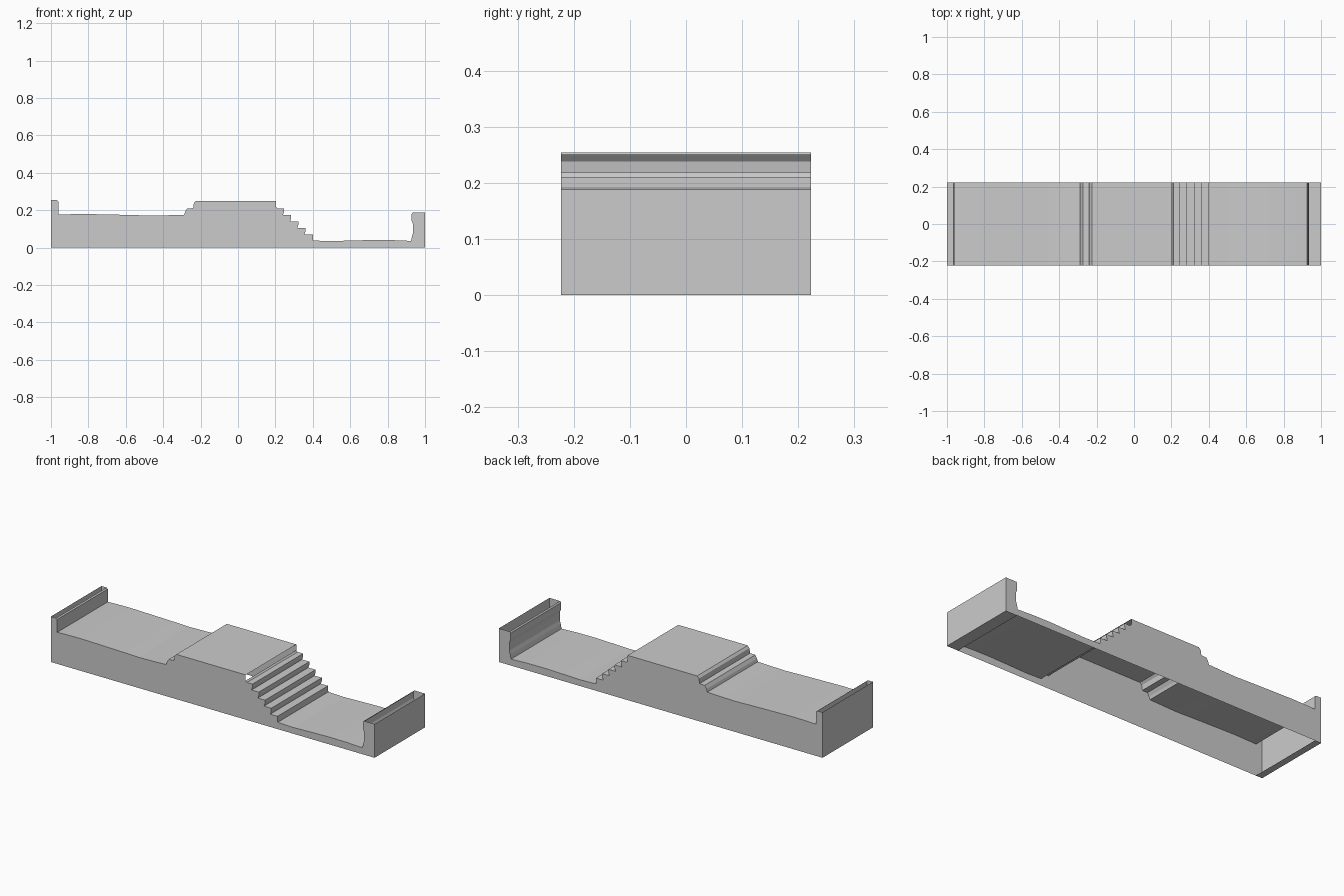
import bpy, bmesh

if "Cube" in bpy.data.objects:
    bpy.data.objects.remove(bpy.data.objects["Cube"])

HALF = 0.223  # half depth in y

# Upper outline from the left end to the right end, in named runs (x, z)
left_post = [(-1, 0), (-1, 0.254), (-0.968, 0.254), (-0.961, 0.248), (-0.961, 0.176)]
left_deck = [(-0.93, 0.178), (-0.82, 0.18), (-0.68, 0.177), (-0.55, 0.174),
             (-0.46, 0.171), (-0.38, 0.173), (-0.288, 0.176)]
left_steps = [(-0.283, 0.192), (-0.272, 0.21), (-0.24, 0.211), (-0.236, 0.238),
              (-0.225, 0.25)]
platform = [(0.204, 0.25), (0.204, 0.218), (0.212, 0.21)]
stairs = []
for i in range(5):  # tread nosing with a slightly undercut riser
    x, z = 0.246 + 0.0385 * i, 0.21 - 0.0347 * i
    stairs += [(x, z), (x, z - 0.018), (x - 0.006, z - 0.0347)]
stairs[-1] = (0.402, 0.038)
right_deck = [(0.5, 0.035), (0.6, 0.038), (0.72, 0.041), (0.83, 0.04), (0.925, 0.036)]
right_post = [(0.93, 0.06), (0.936, 0.08), (0.936, 0.125), (0.928, 0.145),
              (0.928, 0.18), (0.934, 0.188), (1, 0.188), (1, 0)]

profile = left_post + left_deck + left_steps + platform + stairs + right_deck + right_post

# Openings: both post tops and the riser under the platform
open_starts = {(-1, 0.254), (0.934, 0.188), (0.204, 0.25)}

bm = bmesh.new()
front = [bm.verts.new((x, -HALF, z)) for x, z in profile]
back = [bm.verts.new((x, HALF, z)) for x, z in profile]

# Side walls
bm.faces.new(front[::-1])
bm.faces.new(back)

# Outer skin strips, leaving the underside open
for i in range(len(profile) - 1):
    if profile[i] not in open_starts:
        bm.faces.new((front[i], front[i + 1], back[i + 1], back[i]))


# Base plates beneath the end posts
def base_plate(x0, x1):
    corners = [(x0, -HALF), (x0, HALF), (x1, HALF), (x1, -HALF)]
    bm.faces.new([bm.verts.new((x, y, 0)) for x, y in corners])


base_plate(-1, -0.961)
base_plate(0.93, 1)

mesh = bpy.data.meshes.new("stepped_walkway")
bm.to_mesh(mesh)
bm.free()
walkway = bpy.data.objects.new("stepped_walkway", mesh)
bpy.context.collection.objects.link(walkway)
